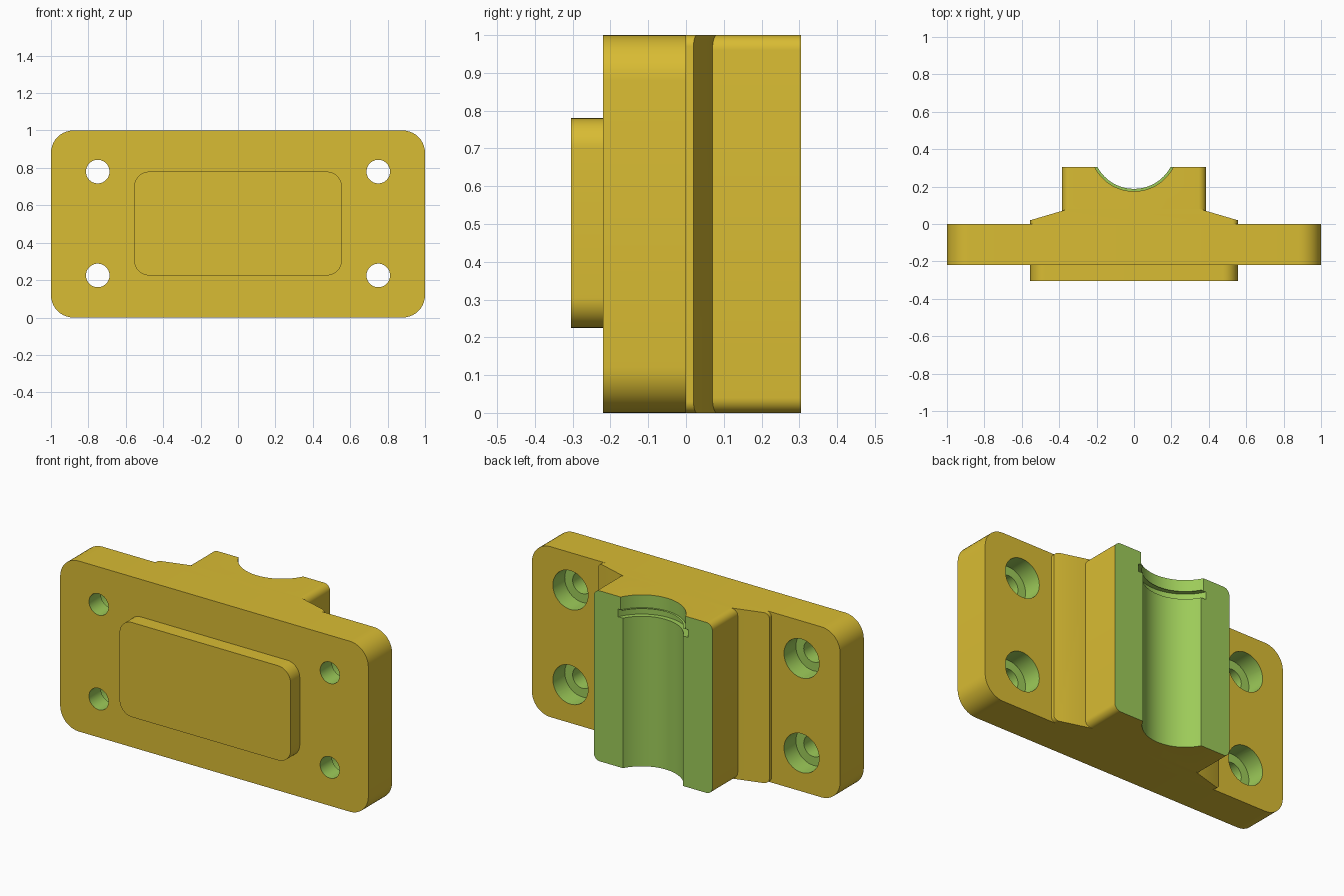
import bpy, bmesh, math
from mathutils import Vector

if "Cube" in bpy.data.objects:
    bpy.data.objects.remove(bpy.data.objects["Cube"])


def material(name, rgb):
    m = bpy.data.materials.new(name)
    lin = [(c / 255 / 12.92) if c < 11 else ((c / 255 + 0.055) / 1.055) ** 2.4 for c in rgb]
    m.diffuse_color = (*lin, 1)
    m.use_nodes = True
    m.node_tree.nodes["Principled BSDF"].inputs["Base Color"].default_value = m.diffuse_color
    return m


YELLOW = material("yellow", (217, 188, 51))
GREEN = material("machined green", (157, 203, 89))


def add_object(name, bm):
    bmesh.ops.recalc_face_normals(bm, faces=bm.faces)
    me = bpy.data.meshes.new(name)
    bm.to_mesh(me)
    bm.free()
    ob = bpy.data.objects.new(name, me)
    bpy.context.collection.objects.link(ob)
    me.materials.append(YELLOW)
    me.materials.append(GREEN)
    return ob


def rounded_prism(half_x, z0, z1, y0, y1, r, steps=10):
    """Rounded rectangle in the xz plane, extruded along y."""
    bm = bmesh.new()
    corners = [(half_x - r, z1 - r), (r - half_x, z1 - r),
               (r - half_x, z0 + r), (half_x - r, z0 + r)]
    verts = []
    for q, (cx, cz) in enumerate(corners):
        for i in range(steps + 1):
            a = (q + i / steps) * math.pi / 2
            verts.append(bm.verts.new((cx + r * math.cos(a), y0, cz + r * math.sin(a))))
    face = bm.faces.new(verts)
    new = bmesh.ops.extrude_face_region(bm, geom=[face])["geom"]
    for v in new:
        if isinstance(v, bmesh.types.BMVert):
            v.co.y = y1
    return bm


def cut_cylinder(target, center, radius, depth, axis, segments=48):
    """Subtract a cylinder running along the y or z axis."""
    rot = (math.pi / 2, 0, 0) if axis == "Y" else (0, 0, 0)
    bpy.ops.mesh.primitive_cylinder_add(vertices=segments, radius=radius, depth=depth,
                                        location=center, rotation=rot)
    cutter = bpy.context.object
    mod = target.modifiers.new("cut", "BOOLEAN")
    mod.operation = "DIFFERENCE"
    mod.solver = "EXACT"
    mod.object = cutter
    bpy.context.view_layer.objects.active = target
    bpy.ops.object.modifier_apply(modifier=mod.name)
    bpy.data.objects.remove(cutter, do_unlink=True)


def finish(ob, is_green=lambda p: False):
    for p in ob.data.polygons:
        p.material_index = 1 if is_green(p) else 0
    bpy.ops.object.select_all(action="DESELECT")
    ob.select_set(True)
    bpy.context.view_layer.objects.active = ob
    bpy.ops.object.shade_smooth_by_angle(angle=math.radians(30))


# Mounting plate with four counterbored holes
HOLES = [(x, z) for x in (-0.75, 0.75) for z in (0.225, 0.78)]
plate = add_object("mounting_plate", rounded_prism(1, 0, 1, -0.22, 0, 0.12))
for x, z in HOLES:
    cut_cylinder(plate, (x, -0.1, z), 0.063, 0.6, "Y")
    cut_cylinder(plate, (x, 0.0, z), 0.114, 0.22, "Y")


def in_hole(p):
    near = any(math.hypot(p.center.x - x, p.center.z - z) < 0.12 for x, z in HOLES)
    return near and -0.219 < p.center.y < -0.001


finish(plate, in_hole)

# Raised pad on the front
finish(add_object("front_pad", rounded_prism(0.555, 0.225, 0.78, -0.305, -0.22, 0.08)))

# Sloped shoulders either side of the block
bm = rounded_prism(0.555, 0, 1, 0, 0.08, 0.03)
for s in (-1, 1):
    geom = bm.verts[:] + bm.edges[:] + bm.faces[:]
    res = bmesh.ops.bisect_plane(bm, geom=geom, plane_co=Vector((s * 0.555, 0.02, 0.5)),
                                 plane_no=Vector((s * 0.05, 0.17, 0)), clear_outer=True)
    edges = [e for e in res["geom_cut"] if isinstance(e, bmesh.types.BMEdge)]
    bmesh.ops.holes_fill(bm, edges=edges, sides=0)
finish(add_object("sloped_shoulders", bm))

# Bearing block with a half bore, ring groove and wider mouth
AXIS_Y = 0.41
block = add_object("bearing_block", rounded_prism(0.385, 0, 1, 0.07, 0.305, 0.04))
for radius, z0, z1 in ((0.222, -0.2, 1.2), (0.235, 0.925, 1.2), (0.25, 0.88, 0.925)):
    cut_cylinder(block, (0, AXIS_Y, (z0 + z1) / 2), radius, z1 - z0, "Z", 96)


def machined(p):
    in_bore = math.hypot(p.center.x, p.center.y - AXIS_Y) < 0.255 and 0.001 < p.center.z < 0.999
    return p.center.y > 0.304 or in_bore


finish(block, machined)
